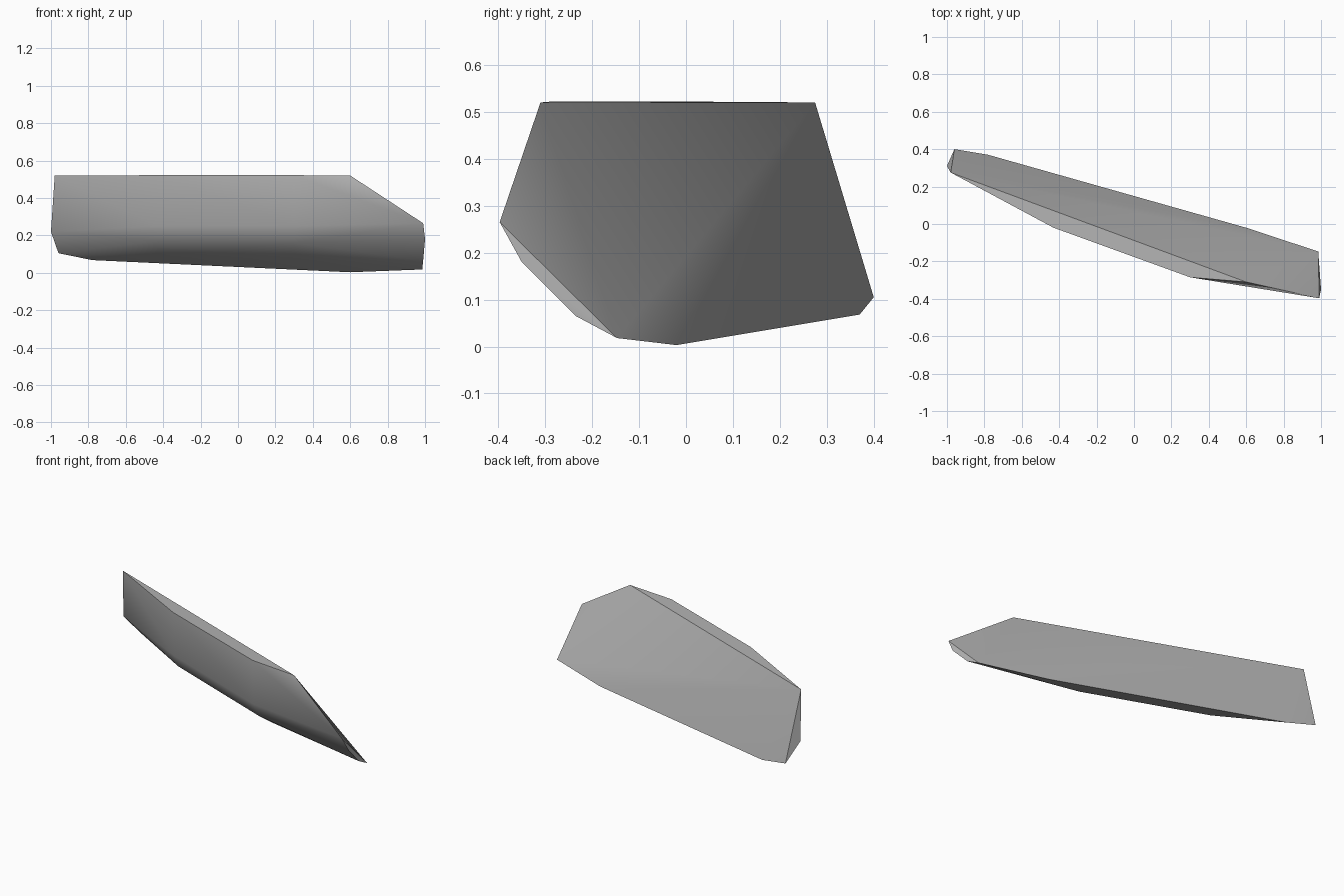
import bpy
import bmesh
import math

cube = bpy.data.objects.get("Cube")
if cube:
    bpy.data.objects.remove(cube, do_unlink=True)

# Flat top outline, with its long straight edge at the back
top = [(-0.98, 0.275, 0.52), (-0.43, -0.02, 0.522),
       (0.3, -0.285, 0.522), (0.6, -0.31, 0.52)]

# Lower back edge and the left tip
back_edge = [(-1.0, 0.31, 0.22), (-0.96, 0.4, 0.105),
             (-0.78, 0.37, 0.068), (0.6, -0.02, 0.003)]

# Curved end of the shard
end_profile = [(0.99, -0.397, 0.265), (1.0, -0.35, 0.18),
               (0.99, -0.235, 0.065), (0.985, -0.147, 0.018)]

# Rounded front belly, two sections following the top corners
belly = [(-0.43, -0.01, 0.25), (-0.43, 0.03, 0.17), (-0.43, 0.14, 0.085),
         (0.3, -0.28, 0.25), (0.3, -0.23, 0.16), (0.3, -0.11, 0.075)]

# Wrap the corners in a convex solid
bm = bmesh.new()
for co in top + back_edge + end_profile + belly:
    bm.verts.new(co)
hull = bmesh.ops.convex_hull(bm, input=bm.verts)
spare = {v for v in hull["geom_interior"] + hull["geom_unused"]
         if isinstance(v, bmesh.types.BMVert)}
bmesh.ops.delete(bm, geom=list(spare), context='VERTS')
bmesh.ops.dissolve_limit(bm, angle_limit=math.radians(1),
                         verts=bm.verts, edges=bm.edges)
bmesh.ops.recalc_face_normals(bm, faces=bm.faces)

mesh = bpy.data.meshes.new("stone_shard")
bm.to_mesh(mesh)
bm.free()
shard = bpy.data.objects.new("stone_shard", mesh)
bpy.context.collection.objects.link(shard)

# Plain grey stone
grey = bpy.data.materials.new("stone_grey")
grey.use_nodes = True
colour = (0.45, 0.45, 0.45, 1.0)
grey.diffuse_color = colour
grey.node_tree.nodes["Principled BSDF"].inputs["Base Color"].default_value = colour
mesh.materials.append(grey)

# Soft belly, crisp rim
bpy.ops.object.select_all(action='DESELECT')
shard.select_set(True)
bpy.context.view_layer.objects.active = shard
bpy.ops.object.shade_smooth_by_angle(angle=math.radians(35))
